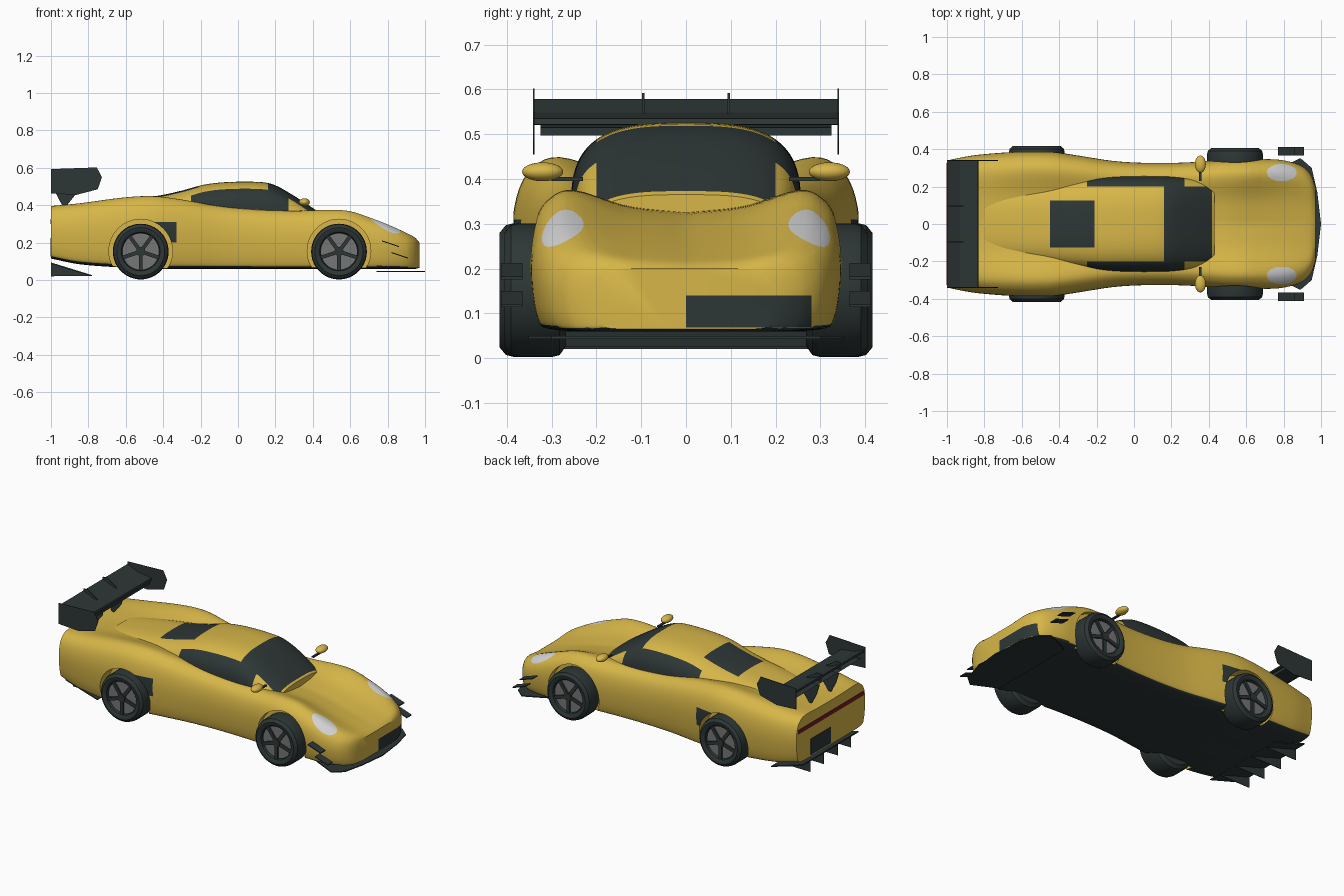
import bpy, bmesh, math
from mathutils import Vector, Matrix

if "Cube" in bpy.data.objects:
    bpy.data.objects.remove(bpy.data.objects["Cube"], do_unlink=True)


def material(name, rgb):
    m = bpy.data.materials.new(name)
    m.use_nodes = True
    m.diffuse_color = (*rgb, 1)
    bsdf = m.node_tree.nodes["Principled BSDF"]
    bsdf.inputs["Base Color"].default_value = (*rgb, 1)
    bsdf.inputs["Roughness"].default_value = 0.6
    return m


YELLOW = material("yellow paint", (0.68, 0.47, 0.065))
DARK = material("dark trim", (0.027, 0.037, 0.037))
GREY = material("rim grey", (0.18, 0.18, 0.18))
WHITE = material("headlight white", (0.65, 0.65, 0.65))
RED = material("tail light red", (0.2, 0.01, 0.015))


def finish(name, bm, *mats, smooth=35):
    bmesh.ops.recalc_face_normals(bm, faces=bm.faces)
    me = bpy.data.meshes.new(name)
    bm.to_mesh(me)
    bm.free()
    for m in mats:
        me.materials.append(m)
    ob = bpy.data.objects.new(name, me)
    bpy.context.collection.objects.link(ob)
    if smooth:
        shade(ob, smooth)
    return ob


def shade(ob, angle):
    bpy.ops.object.select_all(action='DESELECT')
    ob.select_set(True)
    bpy.context.view_layer.objects.active = ob
    bpy.ops.object.shade_smooth_by_angle(angle=math.radians(angle))


def loft(rings):
    """Skin closed rings of points and cap both ends."""
    bm = bmesh.new()
    vs = [[bm.verts.new(p) for p in ring] for ring in rings]
    n = len(vs[0])
    for a, b in zip(vs, vs[1:]):
        for i in range(n):
            bm.faces.new((a[i], a[(i + 1) % n], b[(i + 1) % n], b[i]))
    bm.faces.new(vs[0])
    bm.faces.new(vs[-1])
    bmesh.ops.recalc_face_normals(bm, faces=bm.faces)
    bm.normal_update()
    return bm


def curve(keys, t):
    """Smooth interpolation through rows of (position, values...)."""
    i = max(k for k in range(len(keys) - 1) if keys[k][0] <= t or k == 0)
    a, b = keys[i], keys[i + 1]
    p, q = keys[max(i - 1, 0)], keys[min(i + 2, len(keys) - 1)]
    h = b[0] - a[0]
    u = (t - a[0]) / h
    out = []
    for c in range(1, len(a)):
        m0 = (b[c] - p[c]) / (b[0] - p[0]) * h
        m1 = (q[c] - a[c]) / (q[0] - a[0]) * h
        out.append((2*u**3 - 3*u*u + 1) * a[c] + (u**3 - 2*u*u + u) * m0
                   + (3*u*u - 2*u**3) * b[c] + (u**3 - u*u) * m1)
    return out


def paint(bm, planes, slot, test):
    """Cut a convex region bounded by (point, outward normal) planes and colour it."""
    planes = [(Vector(c), Vector(n).normalized()) for c, n in planes]

    def inside(f, margin):
        c = f.calc_center_median()
        return test(c, f.normal) and all((c - p).dot(n) < margin for p, n in planes)
    for p, n in planes:
        faces = [f for f in bm.faces if inside(f, 0.06)]
        geom = faces + list({e for f in faces for e in f.edges}) + list({v for f in faces for v in f.verts})
        bmesh.ops.bisect_plane(bm, geom=geom, plane_co=p, plane_no=n, dist=1e-5)
        bm.normal_update()
    for f in bm.faces:
        if inside(f, 0):
            f.material_index = slot


def slab(axis, lo, hi):
    n = Vector([k == axis for k in range(3)])
    return [(n * lo, -n), (n * hi, n)]


def box(name, lo, hi, mat):
    lo, hi = Vector(lo), Vector(hi)
    bm = bmesh.new()
    bmesh.ops.create_cube(bm, size=1)
    for v in bm.verts:
        v.co = (lo + hi) / 2 + v.co * (hi - lo)
    return finish(name, bm, mat, smooth=0)


def prism(name, pts, y0, y1, mat):
    """Extrude an x-z outline along y."""
    return finish(name, loft([[(x, y, z) for x, z in pts] for y in (y0, y1)]), mat, smooth=0)


def ellipsoid(name, centre, size, mat):
    bm = bmesh.new()
    bmesh.ops.create_uvsphere(bm, u_segments=24, v_segments=14, radius=1,
                              matrix=Matrix.Translation(centre) @ Matrix.Diagonal((*size, 1)))
    return finish(name, bm, mat, smooth=60)


def cylinder(name, centre, r, depth, mats):
    rings = [[(centre[0] + r * math.cos(k * math.tau / 48), centre[1] + d,
               centre[2] + r * math.sin(k * math.tau / 48)) for k in range(48)]
             for d in (-depth / 2, depth / 2)]
    return finish(name, loft(rings), *mats)


# Lower body: x, half width, fender crest, centre height, underside
BODY = [(-1, .34, .395, .39, .115), (-.85, .368, .41, .39, .085), (-.6, .387, .442, .395, .066),
        (-.45, .387, .448, .395, .06), (-.3, .366, .43, .38, .06), (-.1, .336, .395, .36, .06),
        (.1, .326, .377, .345, .06), (.3, .33, .37, .33, .06), (.5, .346, .375, .32, .06),
        (.6, .348, .367, .303, .06), (.7, .347, .335, .28, .06), (.8, .34, .297, .255, .06),
        (.9, .308, .252, .228, .06), (.95, .258, .224, .212, .06), (.97, .2, .2, .2, .065)]
# Section: fraction of width, fraction of height
SECTION = [(0, 0, 0), (1, .45, 0), (2, .86, .015), (3, .96, .12), (4, 1, .5), (5, .97, .78),
           (6, .88, .94), (7, .72, 1)]


def body_ring(x):
    w, crest, mid, low = curve(BODY, x)
    h = crest - low
    keys = [(k, y * w, low + z * h) for k, y, z in SECTION]
    keys += [(8, .38 * w, mid + .3 * (crest - mid)), (9, 0, mid)]
    half = [curve(keys, 9 * k / 40) for k in range(41)]
    return [(x, y, z) for y, z in half] + [(x, -y, z) for y, z in half[-2:0:-1]]


bm = loft([body_ring(-1 + 1.9 * k / 95) for k in range(95)] + [body_ring(.9 + .07 * k / 7) for k in range(8)])
for f in bm.faces:
    if f.normal.z < -.6 and f.calc_center_median().z < .13:
        f.material_index = 1
for s in (-1, 1):
    # Headlight ellipse and side vent
    ellipse = []
    for k in range(20):
        c, d = math.cos(k * math.tau / 20), math.sin(k * math.tau / 20)
        ellipse.append(((.79 + .08 * c, s * .275 + .046 * d, 0), (c / .08, d / .046, 0)))
    paint(bm, ellipse, 2, lambda c, n: n.z > .15)
    paint(bm, slab(0, -.46, -.33) + slab(2, .2, .31), 1, lambda c, n: c.y * s > .3)
paint(bm, slab(1, 0, .28) + slab(2, .068, .14), 1, lambda c, n: n.x > .3 and c.x > .9)
body = finish("body", bm, YELLOW, DARK, WHITE, smooth=0)

# Wheel arches
for x in (-.52, .54):
    for s in (-1, 1):
        cutter = cylinder("arch_cutter", (x, s * .4, .155), .17, .2, [YELLOW])
        cutter.hide_render = True
        mod = body.modifiers.new("arch", 'BOOLEAN')
        mod.operation, mod.object, mod.solver = 'DIFFERENCE', cutter, 'EXACT'
        bpy.ops.object.select_all(action='DESELECT')
        body.select_set(True)
        bpy.context.view_layer.objects.active = body
        bpy.ops.object.modifier_apply(modifier=mod.name)
        bpy.data.objects.remove(cutter, do_unlink=True)
shade(body, 40)

# Cabin: x, half width, base height, roof height
CABIN = [(-.8, .185, .3, .397), (-.6, .21, .3, .428), (-.42, .225, .31, .452), (-.3, .236, .32, .478),
         (-.18, .25, .33, .51), (-.05, .256, .33, .524), (.13, .256, .33, .523), (.2, .253, .33, .506),
         (.3, .243, .32, .45), (.43, .215, .28, .365)]


def cabin_ring(x):
    w, base, top = curve(CABIN, x)
    ring = []
    for k in range(49):
        a = math.pi * k / 48
        c, d = math.cos(a), math.sin(a)
        ring.append((x, math.copysign(abs(c) ** (2 / 3), c) * w, base + abs(d) ** (2 / 3) * (top - base)))
    return ring


bm = loft([cabin_ring(-.8 + 1.23 * k / 70) for k in range(71)])
paint(bm, slab(0, .16, .418) + slab(1, -.2, .2), 1, lambda c, n: n.z > .1)
paint(bm, slab(0, -.45, -.21) + slab(1, -.125, .125), 1, lambda c, n: n.z > .3)
for s in (-1, 1):
    sill = [((0, 0, .383), (-.067, 0, -1)), ((0, s * .2, 0), (0, -s, 0))]
    paint(bm, slab(0, -.25, .27) + sill, 1, lambda c, n: c.y * s > .1)
finish("cabin", bm, YELLOW, DARK)


# Wheels
def wheel(name, x, s, y_in, y_out):
    mid, hw = (y_in + y_out) / 2, (y_out - y_in) / 2
    profile = [(-hw, .1), (-hw, .125), (.014 - hw, .145), (.03 - hw, .149), (hw - .03, .149),
               (hw - .014, .145), (hw, .128), (hw - .002, .11), (hw - .008, .103), (hw - .025, .1)]
    rings = [[(x + r * math.cos(a), s * (mid + d), .152 + r * math.sin(a))
              for a in (k * math.tau / 48 for k in range(48))] for d, r in profile]
    finish(name + "_tyre", loft(rings), DARK)
    cylinder(name + "_rim", (x, s * (y_out - .024), .152), .096, .008, [GREY])
    cylinder(name + "_hub", (x, s * (y_out - .015), .152), .024, .018, [DARK])
    bm = bmesh.new()
    for k in range(5):
        turn = Matrix.Rotation(math.pi / 2 + k * math.tau / 5, 4, 'Y')
        bmesh.ops.create_cube(bm, size=1, matrix=Matrix.Translation((x, s * (y_out - .016), .152)) @ turn
                              @ Matrix.Translation((.052, 0, 0)) @ Matrix.Diagonal((.1, .012, .02, 1)))
    finish(name + "_spokes", bm, DARK, smooth=0)


for s, side in ((-1, "right"), (1, "left")):
    wheel("front_" + side + "_wheel", .54, s, .268, .405)
    wheel("rear_" + side + "_wheel", -.52, s, .27, .416)
    # Mirrors
    ellipsoid(side + "_mirror", (.355, s * .32, .416), (.029, .046, .021), YELLOW)
    box(side + "_mirror_stalk", (.348, s * .23, .396), (.362, s * .3, .404), DARK)
    # Nose winglets
    for i, (x, z) in enumerate(((.77, .212), (.82, .15))):
        prism(f"{side}_winglet_{i}", [(x, z), (x + .09, z - .03), (x + .09, z - .036), (x, z - .006)],
              s * .365, s * .413, DARK)
    # Wing end plates, mounts and ribs
    prism(side + "_end_plate", [(-1, .593), (-.755, .602), (-.728, .55), (-.75, .485), (-.865, .455), (-1, .463)],
          s * .338, s * .341, DARK)
    prism(side + "_wing_mount", [(-.99, .52), (-.86, .52), (-.87, .455), (-.93, .38), (-.97, .455)],
          s * .093, s * .098, DARK)
    prism(side + "_wing_rib", [(-1, .59), (-.97, .592), (-.9, .545), (-1, .545)], s * .093, s * .098, DARK)

# Rear wing
prism("wing", [(-1, .578), (-.93, .548), (-.835, .535), (-.832, .522), (-.93, .52), (-1, .565)], -.34, .34, DARK)
prism("wing_lower_flap", [(-.98, .52), (-.84, .515), (-.84, .497), (-.95, .497)], -.325, .325, DARK)

# Splitter under the nose
edge = [(.74, .28), (.89, .352), (.95, .3), (.98, .17), (1, 0)]
outline = edge + [(x, -y) for x, y in edge[-2::-1]]
finish("splitter", loft([[(x, y, z) for x, y in outline] for z in (.043, .049)]), DARK, smooth=0)

# Diffuser ramp and fins
prism("diffuser_ramp", [(-1, .094), (-.78, .026), (-.78, .02), (-1, .086)], -.275, .275, DARK)
for i, y in enumerate((-.2, -.07, .07, .2)):
    prism(f"diffuser_fin_{i}", [(-1, .09), (-.78, .022), (-1, .02)], y - .002, y + .002, DARK)

# Tail details
box("tail_light_strip", (-1.003, -.325, .3), (-.997, .325, .325), RED)
box("rear_plate", (-1.003, 0, .125), (-.997, .2, .225), DARK)
